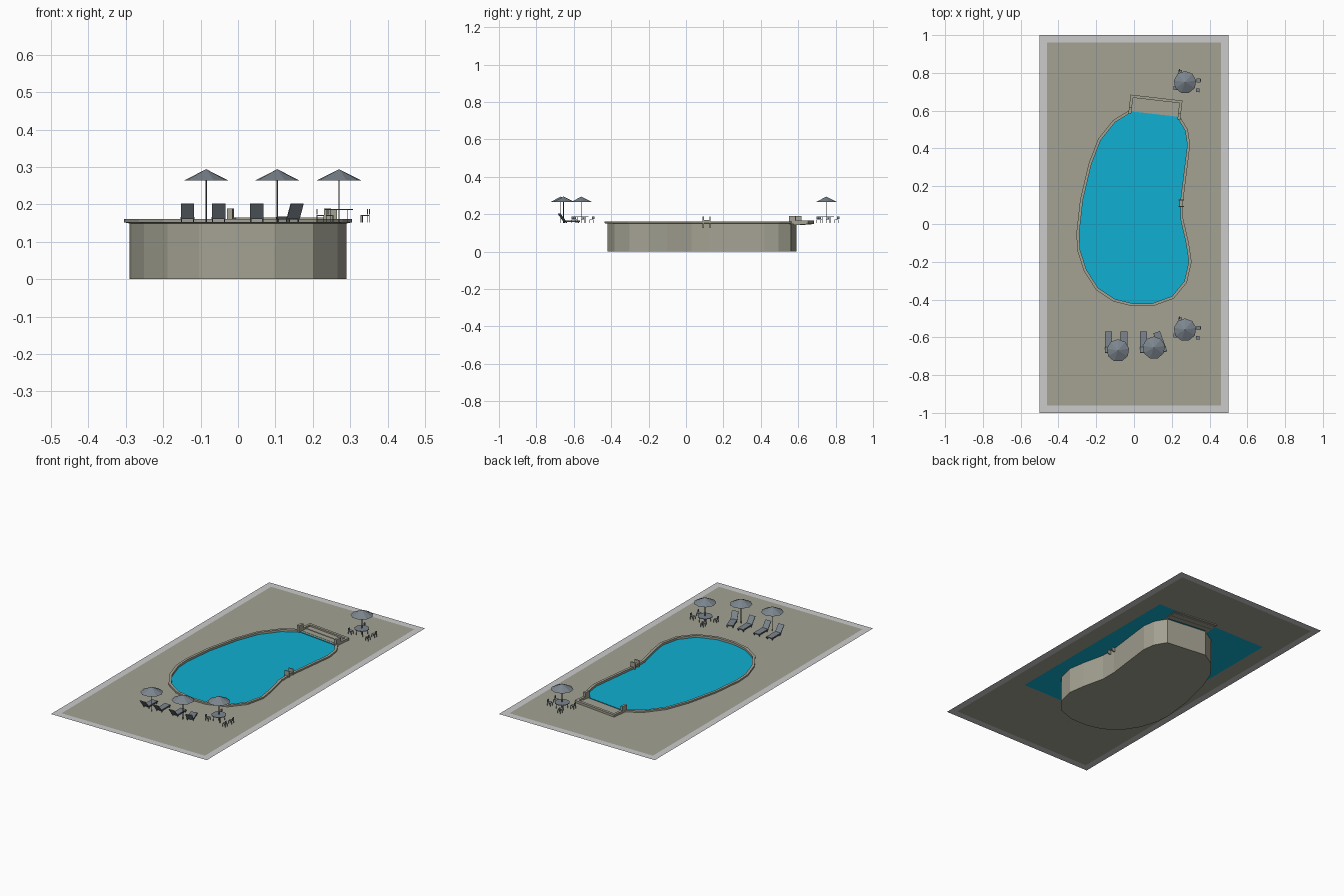
import bpy, bmesh, math
from mathutils import Vector, Matrix

cube = bpy.data.objects.get("Cube")
if cube:
    bpy.data.objects.remove(cube, do_unlink=True)

DECK = 0.152


def material(name, rgb):
    m = bpy.data.materials.new(name)
    m.use_nodes = True
    m.diffuse_color = (*rgb, 1)
    m.node_tree.nodes["Principled BSDF"].inputs["Base Color"].default_value = (*rgb, 1)
    return m


stone = material("tan stone", (0.37, 0.36, 0.29))
edging = material("pale grey", (0.6, 0.6, 0.6))
blue = material("pool blue", (0.005, 0.43, 0.64))
canvas = material("slate canvas", (0.2, 0.235, 0.27))
metal = material("dark metal", (0.09, 0.1, 0.11))


def finish(name, bm, *mats, recalc=True):
    if recalc:
        bmesh.ops.recalc_face_normals(bm, faces=bm.faces[:])
    mesh = bpy.data.meshes.new(name)
    bm.to_mesh(mesh)
    bm.free()
    for m in mats:
        mesh.materials.append(m)
    ob = bpy.data.objects.new(name, mesh)
    bpy.context.collection.objects.link(ob)
    return ob


def add_box(bm, loc, size, tilt=0.0, mat=0):
    m = Matrix.Translation(loc) @ Matrix.Rotation(tilt, 4, 'X') @ Matrix.Diagonal((*size, 1))
    made = bmesh.ops.create_cube(bm, size=1, matrix=m)
    for f in {f for v in made["verts"] for f in v.link_faces}:
        f.material_index = mat


def add_cone(bm, loc, r1, r2, depth, sides, mat=0):
    made = bmesh.ops.create_cone(bm, cap_ends=True, segments=sides, radius1=r1, radius2=r2,
                                 depth=depth, matrix=Matrix.Translation(loc))
    for f in {f for v in made["verts"] for f in v.link_faces}:
        f.material_index = mat


def place(ob, x, y, turn=0.0):
    ob.location = (x, y, DECK)
    ob.rotation_euler.z = turn


def ring(bm, pts, z):
    return [bm.verts.new((p.x, p.y, z)) for p in pts]


def inset(pts, d):
    # offset a counter-clockwise outline inwards
    out = []
    for i, p in enumerate(pts):
        a = (p - pts[i - 1]).normalized()
        b = (pts[(i + 1) % len(pts)] - p).normalized()
        na, nb = Vector((-a.y, a.x)), Vector((-b.y, b.x))
        n = (na + nb).normalized()
        out.append(p + n * d / max(n.dot(na), 0.5))
    return out


def rect(x0, y0, x1, y1):
    return [Vector(p) for p in ((x0, y0), (x1, y0), (x1, y1), (x0, y1))]


# Pool outline, counter-clockwise from the left end of the steps
outline = [Vector(p) for p in (
    (-.02, .605), (-.11, .55), (-.19, .45), (-.24, .32), (-.285, .13), (-.305, -.05),
    (-.3, -.14), (-.265, -.25), (-.2, -.35), (-.11, -.41), (-.01, -.435), (.1, -.435),
    (.21, -.395), (.28, -.31), (.305, -.2), (.29, -.1), (.26, .03), (.26, .12),
    (.28, .28), (.297, .42), (.285, .5), (.24, .575))]
inner = inset(outline, 0.015)
count = len(outline)

# Deck with pool opening
bm = bmesh.new()
edges = []
for pts in (rect(-.46, -.96, .46, .96), inset(outline, 0.008)):
    vs = ring(bm, pts, DECK)
    edges += [bm.edges.new((v, vs[i - 1])) for i, v in enumerate(vs)]
bmesh.ops.triangle_fill(bm, edges=edges, use_beauty=True, normal=(0, 0, 1))
finish("deck", bm, stone)

# Deck border
bm = bmesh.new()
a, b = ring(bm, rect(-.5, -1, .5, 1), DECK), ring(bm, rect(-.46, -.96, .46, .96), DECK)
for i in range(4):
    bm.faces.new((a[i - 1], a[i], b[i], b[i - 1]))
finish("deck_border", bm, edging, recalc=False)

# Water sheet
bm = bmesh.new()
bm.faces.new(ring(bm, rect(-.367, -.497, .367, .66), DECK - 0.003))
finish("water", bm, blue, recalc=False)

# Basin walls and floor
bm = bmesh.new()
low, high = ring(bm, inner, 0), ring(bm, inner, DECK)
bm.faces.new(low)
for i in range(count):
    bm.faces.new((low[i - 1], low[i], high[i], high[i - 1]))
finish("basin", bm, stone)

# Curb, left open at the steps
bm = bmesh.new()
loops = [ring(bm, pts, z) for pts, z in
         ((outline, DECK), (outline, DECK + .009), (inner, DECK + .009), (inner, DECK - .003))]
for i in range(1, count):
    for k in range(4):
        p, q = loops[k - 1], loops[k]
        bm.faces.new((p[i - 1], p[i], q[i], q[i - 1]))
for i in (0, count - 1):
    bm.faces.new([loop[i] for loop in loops])
finish("curb", bm, stone)

# Entry steps: frame, treads and end posts
left, right = outline[0], outline[-1]
span = right - left
half = span.length / 2
bm = bmesh.new()
add_box(bm, (0, .072, .004), (half * 2 + .015, .015, .018))
for s in (-1, 1):
    add_box(bm, (s * half, .035, .004), (.015, .075, .018))
    add_box(bm, (s * half, -.005, .016), (.015, .035, .042))
add_box(bm, (0, .05, -.002), (half * 2, .035, .012))
add_box(bm, (0, .017, -.004), (half * 2, .034, .01))
place(finish("entry_steps", bm, stone), *((left + right) / 2), math.atan2(span.y, span.x))

# Small block on the narrow side of the pool
bm = bmesh.new()
add_box(bm, (0, .018, .005), (.03, .006, .06))
add_box(bm, (0, -.018, .005), (.03, .006, .06))
add_box(bm, (0, 0, .01), (.02, .036, .012))
place(finish("pool_ladder", bm, stone), .25, .11)


# Parasols
def parasol(name, x, y):
    bm = bmesh.new()
    add_cone(bm, (0, 0, .127), .06, 0, .03, 9)
    add_cone(bm, (0, 0, .058), .002, .002, .116, 6, 1)
    place(finish(name, bm, canvas, metal), x, y)


for i, (x, y) in enumerate(((-.085, -.67), (.105, -.655), (.27, -.56), (.27, .75))):
    parasol(f"parasol_{i}", x, y)


# Sun loungers
def lounger(name, x, y, turn):
    bm = bmesh.new()
    add_box(bm, (0, .01, .013), (.036, .08, .004))
    add_box(bm, (0, -.046, .03), (.036, .05, .004), math.radians(-52))
    for s in (-1, 1):
        add_box(bm, (s * .017, .01, .011), (.003, .082, .007), mat=1)
        for end in (-.026, .044):
            add_box(bm, (s * .016, end, .006), (.003, .004, .012), mat=1)
    place(finish(name, bm, canvas, metal), x, y, turn)


for i, (x, turn) in enumerate(((-.135, 0), (-.052, 0), (.05, 0), (.137, .35))):
    lounger(f"lounger_{i}", x, -.62, turn)


# Dining sets: table with stools around it
def legs(bm, x, y, spread, height):
    for sx in (-1, 1):
        for sy in (-1, 1):
            add_box(bm, (x + sx * spread, y + sy * spread, height / 2), (.002, .002, height), mat=1)


def dining_set(name, x, y):
    bm = bmesh.new()
    add_cone(bm, (0, 0, .034), .04, .04, .003, 10)
    legs(bm, 0, 0, .022, .034)
    for cx, cy in ((.072, .01), (.068, -.042), (-.025, .055), (-.05, -.03)):
        add_box(bm, (cx, cy, .018), (.02, .02, .003))
        legs(bm, cx, cy, .009, .018)
        back = Vector((cx, cy)).normalized() * .01
        add_box(bm, (cx + back.x, cy + back.y, .028), (.003, .012, .014))
    place(finish(name, bm, canvas, metal), x, y)


dining_set("front_dining_set", .27, -.56)
dining_set("back_dining_set", .27, .75)
